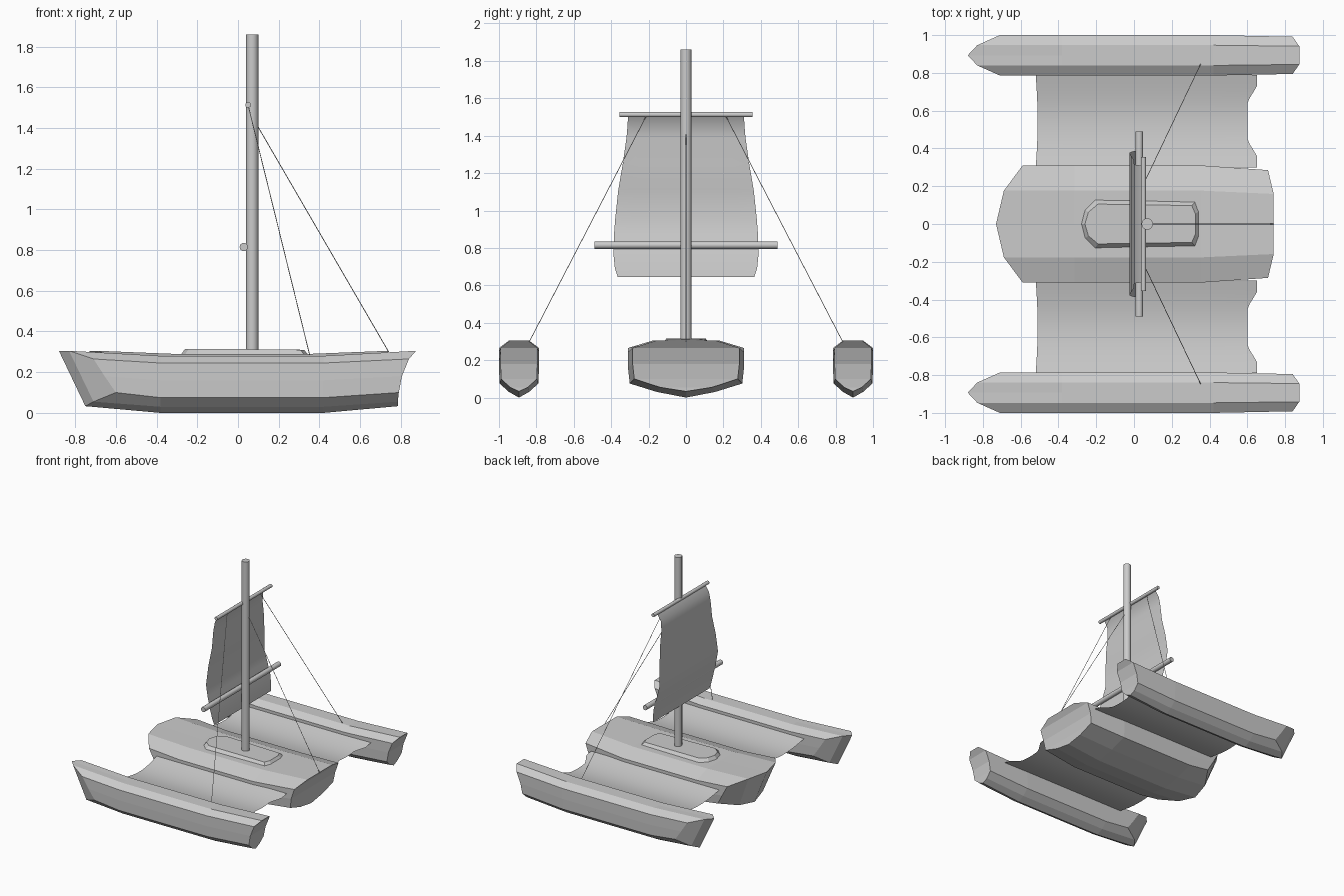
import bpy, bmesh, math
from mathutils import Vector

if "Cube" in bpy.data.objects:
    bpy.data.objects.remove(bpy.data.objects["Cube"])

GREY = (0.6, 0.6, 0.6, 1)
grey = bpy.data.materials.new("plain_grey")
grey.use_nodes = True
grey.diffuse_color = GREY
grey.node_tree.nodes["Principled BSDF"].inputs["Base Color"].default_value = GREY


def finish(name, bm, smooth=None):
    """Turn a bmesh into a named object, smooth below the given angle."""
    bmesh.ops.recalc_face_normals(bm, faces=bm.faces)
    mesh = bpy.data.meshes.new(name)
    bm.to_mesh(mesh)
    bm.free()
    mesh.materials.append(grey)
    ob = bpy.data.objects.new(name, mesh)
    bpy.context.collection.objects.link(ob)
    if smooth:
        bpy.ops.object.select_all(action='DESELECT')
        ob.select_set(True)
        bpy.context.view_layer.objects.active = ob
        bpy.ops.object.shade_smooth_by_angle(angle=math.radians(smooth))
    return ob


def rod(name, start, end, radius, sides=16):
    a, b = Vector(start), Vector(end)
    bm = bmesh.new()
    bmesh.ops.create_cone(bm, cap_ends=True, segments=sides, radius1=radius,
                          radius2=radius, depth=(b - a).length)
    turn = (b - a).to_track_quat('Z', 'Y').to_matrix()
    bmesh.ops.rotate(bm, verts=bm.verts, matrix=turn)
    bmesh.ops.translate(bm, verts=bm.verts, vec=(a + b) / 2)
    return finish(name, bm, 40)


def sheet(name, rows, smooth=60):
    """Grid surface through rows of points."""
    bm = bmesh.new()
    grid = [[bm.verts.new(p) for p in row] for row in rows]
    for r, s in zip(grid, grid[1:]):
        for i in range(len(r) - 1):
            bm.faces.new((r[i], r[i + 1], s[i + 1], s[i]))
    return finish(name, bm, smooth)


def hull(name, y0, width, deck, fore, aft, lift):
    """Hard-chined hull: half section from deck centre down to keel, lofted along x."""
    half = [0, deck, 1, 1, 0.97, 0.5, 0]
    mid_z = [0.28 + lift, 0.28 + lift, 0.245, 0.16, 0.075, 0.03, 0.0]
    end_z = [0.305, 0.305, 0.265, 0.18, 0.1, 0.055, 0.033]
    bow_x = [-0.88, -0.83, -0.71, -0.655, -0.6, -0.71, -0.75]
    stern_x = [0.875, 0.875, 0.84, 0.805, 0.79, 0.785, 0.785]
    stations = [([x * fore for x in bow_x], end_z, [1] * 7),
                ([-0.38 * fore] * 7, mid_z, [1] * 7),
                ([0.42 * aft] * 7, mid_z, [1] * 7),
                ([x * aft for x in stern_x], end_z, [0.9, 0.9, 0.92, 0.92, 0.92, 0.9, 1])]
    bm = bmesh.new()
    rings = []
    for xs, zs, ws in stations:
        pts = [(x, h * w * width, z) for x, h, z, w in zip(xs, half, zs, ws)]
        ring = [bm.verts.new((x, y0 + y, z)) for x, y, z in pts]
        ring += [bm.verts.new((x, y0 - y, z)) for x, y, z in pts[-2:0:-1]]
        rings.append(ring)
    n = len(rings[0])
    for a, b in zip(rings, rings[1:]):
        for i in range(n):
            j = (i + 1) % n
            bm.faces.new((a[i], a[j], b[j], b[i]))
    # pointed bow: upright facets either side of the stem
    b = rings[0]
    for side in (1, -1):
        bm.faces.new((b[0], b[side], b[5 * side], b[6]))
        bm.faces.new([b[k * side] for k in range(1, 6)])
    # hollow transom: level bands
    s = rings[-1]
    bm.faces.new((s[0], s[1], s[2], s[-2], s[-1]))
    for k in range(2, 5):
        bm.faces.new((s[k], s[k + 1], s[-k - 1], s[-k]))
    bm.faces.new((s[5], s[6], s[-5]))
    return finish(name, bm)


# Hulls
hull("main_hull", 0, 0.31, 0.57, 0.83, 0.845, 0.01)
for side, label in ((1, "back"), (-1, "front")):
    hull(label + "_outer_hull", side * 0.893, 0.107, 0.5, 1, 1, 0)

# Cabin roof on the deck
bm = bmesh.new()
outline = [(-0.285, 0.0), (-0.265, -0.08), (-0.21, -0.135), (0.33, -0.125),
           (0.35, -0.07), (0.35, 0.07), (0.33, 0.125), (-0.21, 0.135), (-0.265, 0.08)]
low = [bm.verts.new((x, y, 0.28)) for x, y in outline]
high = [bm.verts.new((0.03 + (x - 0.03) * 0.92, y * 0.78, 0.315 if x < 0 else 0.31))
        for x, y in outline]
bm.faces.new(high)
for i in range(len(outline)):
    j = (i + 1) % len(outline)
    bm.faces.new((low[i], low[j], high[j], high[i]))
finish("cabin_roof", bm)

# Sagging cloth decks between the hulls
for side, label in ((1, "back"), (-1, "front")):
    rows = []
    for i in range(17):
        t = i / 16
        y = 0.30 + 0.49 * t
        dip = math.sin(math.pi * t)
        z = 0.222 - 0.037 * dip
        fore_x = -0.52 + 0.01 * dip
        aft_x = 0.65 - 0.05 * min(1, max(0, (min(t, 1 - t) - 0.13) / 0.16))
        rows.append([(fore_x + (aft_x - fore_x) * k / 6, side * y, z) for k in range(7)])
    sheet(label + "_cloth_deck", rows)

# Mast and yards
rod("mast", (0.07, 0, 0.29), (0.07, 0, 1.86), 0.03)
rod("upper_yard", (0.05, -0.355, 1.513), (0.05, 0.355, 1.513), 0.014)
rod("lower_yard", (0.028, -0.49, 0.815), (0.028, 0.49, 0.815), 0.02)

# Sail: (x, z, half width) from head to foot
sail = [(0.045, 1.515, 0.31), (0.01, 1.46, 0.312), (0.0, 1.39, 0.318), (0.0, 1.25, 0.338),
        (-0.015, 1.11, 0.362), (-0.025, 0.96, 0.378), (-0.005, 0.87, 0.385),
        (0.02, 0.77, 0.388), (0.035, 0.69, 0.38), (0.042, 0.645, 0.365)]
sheet("sail", [[(x, w * (k / 4 - 1), z) for k in range(9)] for x, z, w in sail])

# Rigging
rod("stern_stay", (0.09, 0, 1.42), (0.74, 0, 0.3), 0.002, 6)
for side, label in ((1, "back"), (-1, "front")):
    rod(label + "_stay", (0.05, side * 0.21, 1.51), (0.352, side * 0.845, 0.285), 0.002, 6)
